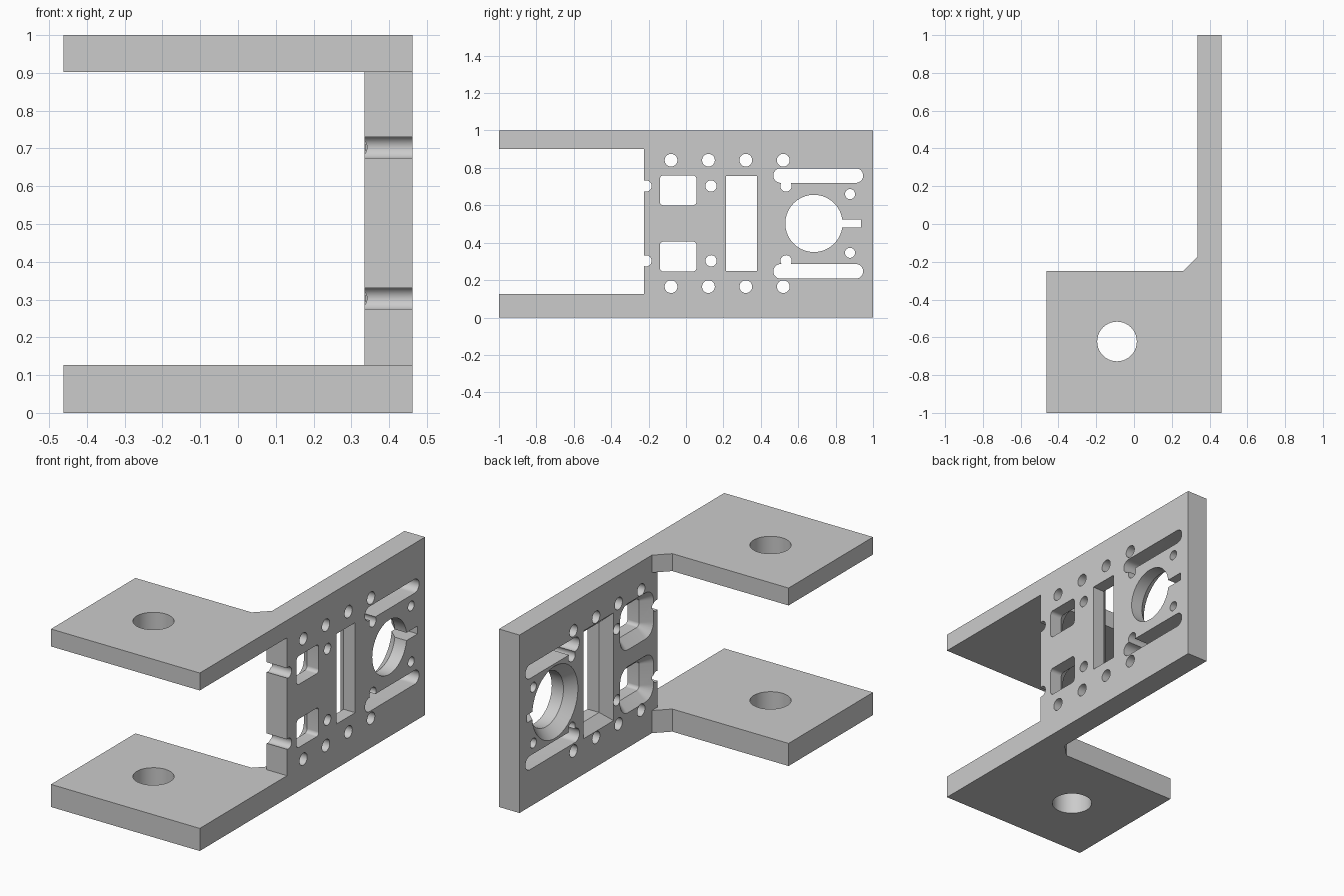
import bpy, bmesh
from math import cos, sin, pi, radians

cube = bpy.data.objects.get("Cube")
if cube:
    bpy.data.objects.remove(cube, do_unlink=True)

metal = bpy.data.materials.new("plain_grey")
metal.use_nodes = True
GREY = (0.6, 0.6, 0.6, 1)
metal.diffuse_color = GREY
metal.node_tree.nodes["Principled BSDF"].inputs["Base Color"].default_value = GREY

INNER, OUTER = 0.335, 0.4625     # the two faces of the upright plate
BEVEL, DEPTH = 0.05, 0.055       # countersink on the inner face


def loft(name, sections, axis):
    """Closed solid through matching outlines, stacked along x or z."""
    bm = bmesh.new()
    rings = []
    for level, outline in sections:
        rings.append([bm.verts.new((level, a, b) if axis == "x" else (a, b, level))
                      for a, b in outline])
    bm.faces.new(rings[0])
    bm.faces.new(rings[-1])
    count = len(rings[0])
    for low, high in zip(rings, rings[1:]):
        for i in range(count):
            j = (i + 1) % count
            bm.faces.new((low[i], low[j], high[j], high[i]))
    bmesh.ops.recalc_face_normals(bm, faces=bm.faces)
    mesh = bpy.data.meshes.new(name)
    bm.to_mesh(mesh)
    bm.free()
    mesh.materials.append(metal)
    obj = bpy.data.objects.new(name, mesh)
    bpy.context.collection.objects.link(obj)
    return obj


def rounded(ca, cb, ha, hb, r, steps=10):
    """Rounded rectangle outline; a circle or slot when r fills it."""
    steps = steps if r else 0
    points = []
    for k, (sa, sb) in enumerate(((1, 1), (-1, 1), (-1, -1), (1, -1))):
        for i in range(steps + 1):
            t = (k + (i / steps if steps else 0)) * pi / 2
            p = (ca + sa * (ha - r) + r * cos(t), cb + sb * (hb - r) + r * sin(t))
            if not points or abs(p[0] - points[-1][0]) + abs(p[1] - points[-1][1]) > 1e-5:
                points.append(p)
    if abs(points[0][0] - points[-1][0]) + abs(points[0][1] - points[-1][1]) < 1e-5:
        points.pop()
    return points


def cut(cutter):
    cutter.hide_render = True
    mod = bracket.modifiers.new("cut", "BOOLEAN")
    mod.operation = "DIFFERENCE"
    mod.solver = "EXACT"
    mod.object = cutter
    bpy.ops.object.modifier_apply(modifier=mod.name)
    bpy.data.objects.remove(cutter, do_unlink=True)


def opening(y, z, hy, hz, r=0.0, sunk=False):
    """Hole through the upright plate, optionally countersunk inside."""
    shape = rounded(y, z, hy, hz, r)
    if sunk:
        wide = rounded(y, z, hy + BEVEL, hz + BEVEL, r + BEVEL if r else 0)
        sections = [(INNER - 0.05, wide), (INNER, wide), (INNER + DEPTH, shape), (0.6, shape)]
    else:
        sections = [(INNER - 0.05, shape), (0.6, shape)]
    cut(loft("opening_cutter", sections, "x"))


# Solid with the plan outline of the whole bracket
plan = [(-OUTER, -1), (OUTER, -1), (OUTER, 1), (INNER, 1),
        (INNER, -0.175), (0.26, -0.25), (-OUTER, -0.25)]
bracket = loft("bracket", [(0, plan), (1, plan)], "z")
bpy.context.view_layer.objects.active = bracket
bracket.select_set(True)

# Clear the space between the two arms
gap = [(-2, -2), (2, -2), (2, -0.225), (INNER, -0.225), (INNER, 2), (-2, 2)]
cut(loft("gap_cutter", [(0.127, gap), (0.902, gap)], "z"))

# Pivot hole through both arms
pivot = rounded(-0.09, -0.622, 0.105, 0.105, 0.105)
cut(loft("pivot_cutter", [(-0.1, pivot), (1.1, pivot)], "z"))

# Large round opening with its key notch
opening(0.684, 0.503, 0.153, 0.153, 0.153, sunk=True)
opening(0.867, 0.503, 0.068, 0.022)

# Tall window
opening(0.297, 0.503, 0.083, 0.253, sunk=True)

# Features repeated above and below the middle
for side in (-1, 1):
    def z(offset):
        return 0.503 + side * offset
    opening(-0.042, z(0.177), 0.098, 0.08, 0.02, sunk=True)    # square window
    opening(0.707, z(0.256), 0.24, 0.039, 0.039)               # long slot
    for y in (-0.08, 0.12, 0.32, 0.52):                        # outer hole row
        opening(y, z(0.338), 0.034, 0.034, 0.034)
    for y in (-0.214, 0.134, 0.535):                           # inner hole row
        opening(y, z(0.2), 0.03, 0.03, 0.03)
    opening(0.877, z(0.157), 0.027, 0.027, 0.027)              # end hole

bpy.ops.object.shade_smooth_by_angle(angle=radians(30))
